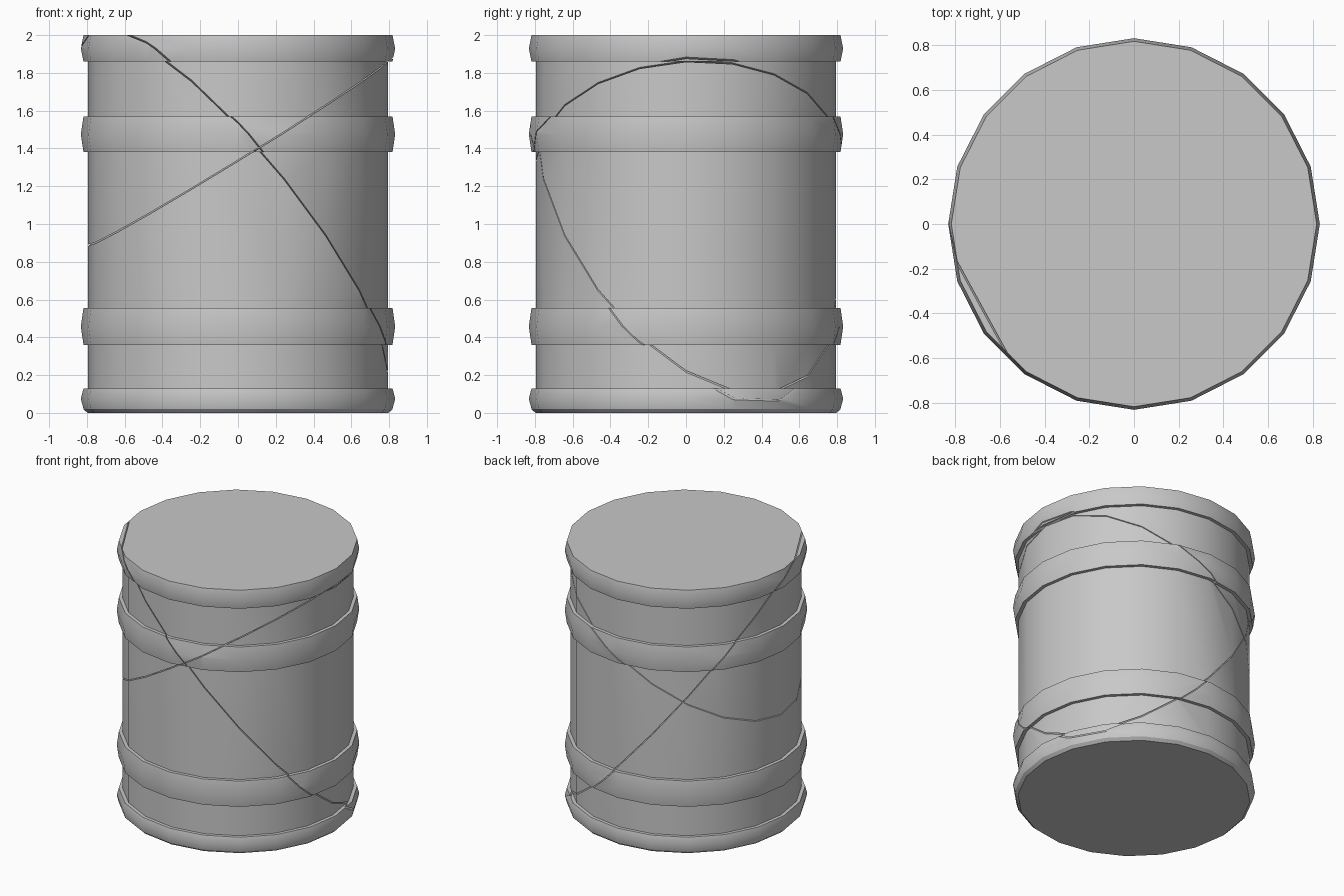
import bpy
import bmesh
import math
from mathutils import Vector

cube = bpy.data.objects.get("Cube")
if cube:
    bpy.data.objects.remove(cube, do_unlink=True)

SIDES = 20
BODY = 0.793
EDGE = 0.818
BULGE = 0.832
GAP = 0.003

grey = bpy.data.materials.new("plain_grey")
grey.use_nodes = True
grey.diffuse_color = (0.58, 0.58, 0.58, 1)
grey.node_tree.nodes["Principled BSDF"].inputs["Base Color"].default_value = grey.diffuse_color


def band(low, high):
    """Profile of a raised hoop between two heights."""
    return [(BODY, low), (EDGE, low), (BULGE, (low + high) / 2), (EDGE, high), (BODY, high)]


# Barrel outline: bottom rim with chamfer, two hoops, top rim
profile = [(0.797, 0), (EDGE, 0.02), (BULGE, 0.075), (EDGE, 0.13), (BODY, 0.13)]
profile += band(0.36, 0.555) + band(1.38, 1.57)
profile += band(1.86, 2.0)[:4]


def lathe(bm):
    rings = []
    for r, z in profile:
        rings.append([bm.verts.new((r * math.cos(a), r * math.sin(a), z))
                      for a in (math.tau * i / SIDES for i in range(SIDES))])
    for low, high in zip(rings, rings[1:]):
        for i in range(SIDES):
            j = (i + 1) % SIDES
            bm.faces.new((low[i], low[j], high[j], high[i]))
    bm.faces.new(rings[0][::-1])
    bm.faces.new(rings[-1])


def cut(bm, crack, side):
    """Keep one side of a crack plane z = c + a*x + b*y and close the cut."""
    a, b, c = crack
    normal = Vector((-a, -b, 1)).normalized() * side
    result = bmesh.ops.bisect_plane(
        bm, geom=bm.verts[:] + bm.edges[:] + bm.faces[:], dist=1e-5,
        plane_co=Vector((0, 0, c)) + normal * GAP, plane_no=normal, clear_inner=True)
    edges = [e for e in result["geom_cut"] if isinstance(e, bmesh.types.BMEdge) and e.is_boundary]
    bmesh.ops.holes_fill(bm, edges=edges, sides=0)


# Two slanting cracks split the barrel into four tight-fitting pieces
rising_crack = (0.614, 0.05, 1.375)
falling_crack = (-1.06, -0.58, 1.06)
pieces = []
for level, s in (("upper", 1), ("lower", -1)):
    for flank, t in (("right_half", -1), ("left_half", 1)):
        bm = bmesh.new()
        lathe(bm)
        cut(bm, rising_crack, s)
        cut(bm, falling_crack, t)
        bmesh.ops.recalc_face_normals(bm, faces=bm.faces[:])
        name = f"barrel_{level}_{flank}"
        mesh = bpy.data.meshes.new(name)
        bm.to_mesh(mesh)
        bm.free()
        mesh.materials.append(grey)
        piece = bpy.data.objects.new(name, mesh)
        bpy.context.collection.objects.link(piece)
        pieces.append(piece)

# Soft sides with crisp hoop edges
bpy.ops.object.select_all(action="DESELECT")
for piece in pieces:
    piece.select_set(True)
bpy.context.view_layer.objects.active = pieces[0]
bpy.ops.object.shade_smooth_by_angle(angle=math.radians(30))
